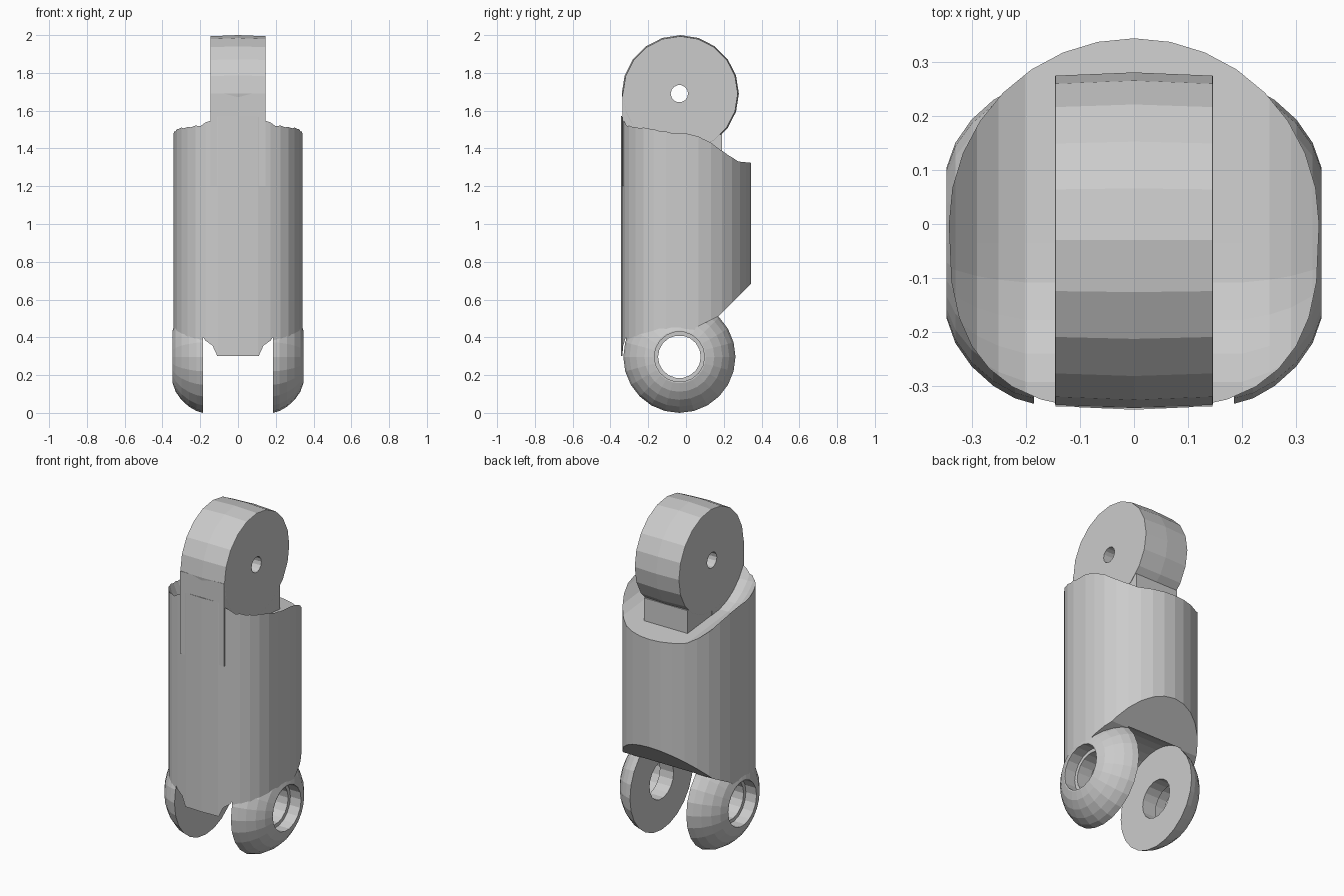
import bpy, bmesh
from math import sin, cos, pi, copysign
from mathutils import Vector

if "Cube" in bpy.data.objects:
    bpy.data.objects.remove(bpy.data.objects["Cube"])

AXIS_Y, TOP_Z, LOW_Z = -0.035, 1.69, 0.297   # hinge axes run along x


def finish(bm, name):
    bmesh.ops.recalc_face_normals(bm, faces=bm.faces)
    me = bpy.data.meshes.new(name)
    bm.to_mesh(me)
    bm.free()
    ob = bpy.data.objects.new(name, me)
    bpy.context.collection.objects.link(ob)
    return ob


def loft(rings, name):
    bm = bmesh.new()
    vs = [[bm.verts.new(p) for p in ring] for ring in rings]
    n = len(vs[0])
    for a, b in zip(vs, vs[1:]):
        for i in range(n):
            j = (i + 1) % n
            bm.faces.new((a[i], a[j], b[j], b[i]))
    bm.faces.new(vs[0][::-1])
    bm.faces.new(vs[-1])
    return finish(bm, name)


def revolve(profile, z, name, n=20, y=AXIS_Y):
    """Turn (x, radius) pairs about an axis parallel to x."""
    return loft([[(x, y + r * cos(2 * pi * i / n), z + r * sin(2 * pi * i / n))
                  for i in range(n)] for x, r in profile], name)


def prism(points, half, name):
    """Extrude a (y, z) polygon along x."""
    return loft([[(x, y, z) for y, z in points] for x in (-half, half)], name)


def rect(y0, y1, z0, z1):
    return [(y0, z0), (y1, z0), (y1, z1), (y0, z1)]


def combine(ob, tool, op):
    tool.hide_render = True
    m = ob.modifiers.new("bool", 'BOOLEAN')
    m.operation, m.object, m.solver = op, tool, 'EXACT'
    bpy.context.view_layer.objects.active = ob
    bpy.ops.object.modifier_apply(modifier=m.name)
    bpy.data.objects.remove(tool)


# Main body: round back, squarer front
def section(z, n=32):
    ring = []
    for i in range(n):
        c, s = cos(2 * pi * i / n), sin(2 * pi * i / n)
        e = 1.0 if s >= 0 else 2 / 2.8
        ring.append((0.342 * copysign(abs(c) ** e, c),
                     0.343 * copysign(abs(s) ** e, s), z))
    return ring


body = loft([section(z) for z in (0.3, 0.62, 0.94, 1.26, 1.572)], "finger_segment")

# Upper socket: rounded clearance swept out through the back
half = [(0.2, 0.328), (0.25, 0.305), (0.29, 0.275), (0.33, 0.225), (0.36, 0.18)]
dish = [(-x, r) for x, r in reversed(half)] + half
cutter = revolve(dish, TOP_Z, "socket_cutter", 28)
bm = bmesh.new()
bm.from_mesh(cutter.data)
pts = [v.co.copy() for v in bm.verts]
bm.free()
bpy.data.objects.remove(cutter)
bm = bmesh.new()
for p in pts:
    bm.verts.new(p)
    bm.verts.new(p + Vector((0, 0.5, -0.05)))
hull = bmesh.ops.convex_hull(bm, input=bm.verts)
loose = [v for v in bm.verts if not v.link_faces]
bmesh.ops.delete(bm, geom=loose, context='VERTS')
combine(body, finish(bm, "socket_cutter"), 'DIFFERENCE')

# Lower back relief and slot between the lugs
combine(body, prism([(0.45, 0.79), (0.17, 0.51), (0.05, 0.45), (0.0, 0.2), (0.45, 0.2)],
                    0.5, "relief_cutter"), 'DIFFERENCE')
combine(body, revolve([(-0.185, 0.303), (0.185, 0.303)], LOW_Z, "slot_cutter", 32), 'DIFFERENCE')

# Top knuckle with its neck
combine(body, prism(rect(-0.337, AXIS_Y, 1.2, TOP_Z), 0.145, "neck"), 'UNION')
combine(body, prism(rect(-0.1, 0.19, 1.25, 1.475), 0.143, "neck_foot"), 'UNION')
combine(body, revolve([(-0.146, 0.302), (-0.145, 0.304), (0, 0.31), (0.145, 0.304), (0.146, 0.302)],
                      TOP_Z, "knuckle", 20, -0.03), 'UNION')
combine(body, revolve([(-0.5, 0.046), (0.5, 0.046)], TOP_Z, "pin_hole", 14), 'DIFFERENCE')

# Pair of rounded lugs with counterbored holes
for s in (-1, 1):
    lug = [(0.185, 0.297), (0.22, 0.287), (0.26, 0.264), (0.30, 0.228), (0.33, 0.185), (0.346, 0.14)]
    combine(body, revolve([(s * x, r) for x, r in lug], LOW_Z, "lug", 24), 'UNION')
    bore = [(0.1, 0.113), (0.275, 0.113), (0.276, 0.133), (0.5, 0.133)]
    combine(body, revolve([(s * x, r) for x, r in bore], LOW_Z, "lug_hole", 18), 'DIFFERENCE')
